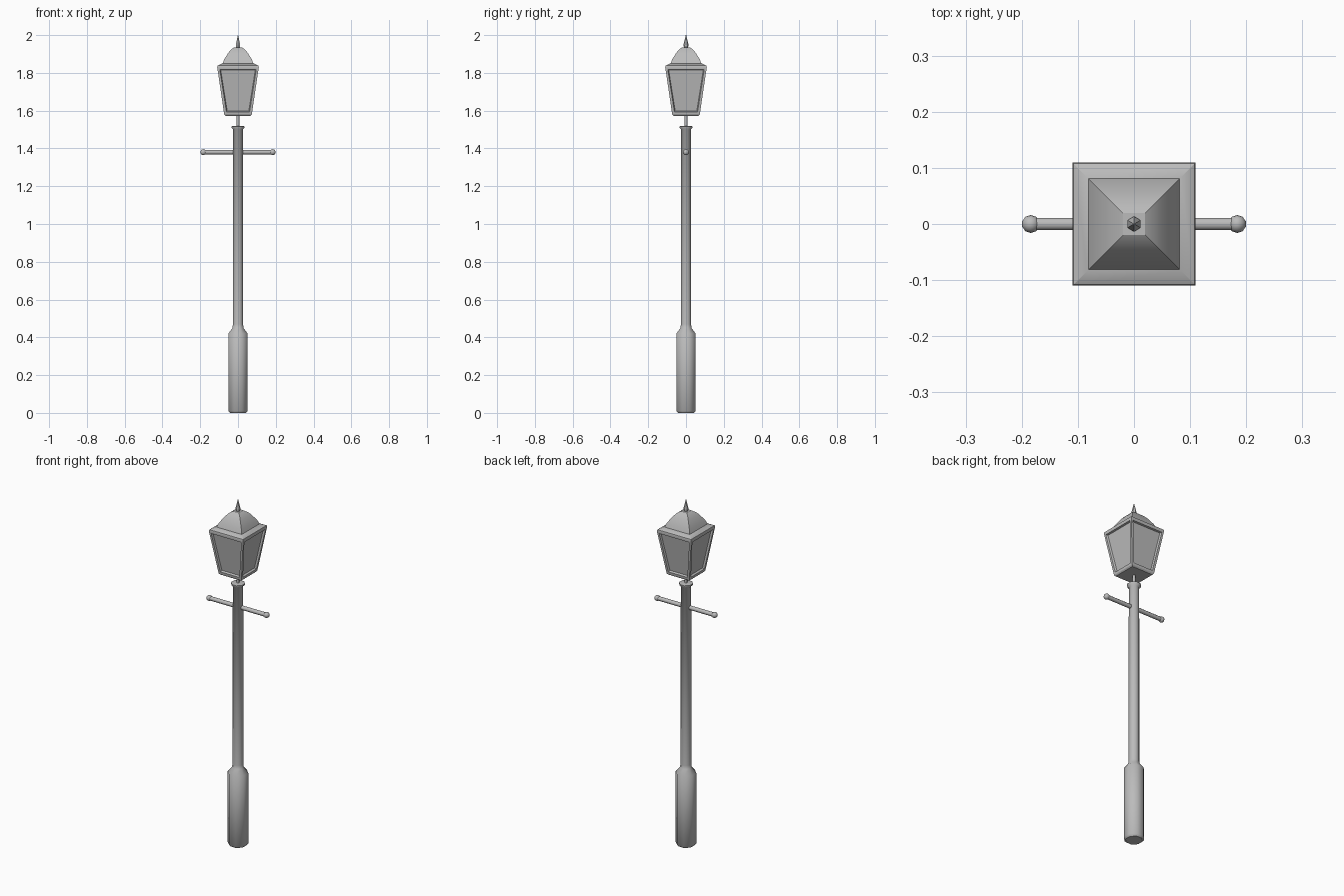
import bpy, bmesh, math

cube = bpy.data.objects.get("Cube")
if cube:
    bpy.data.objects.remove(cube, do_unlink=True)

iron = bpy.data.materials.new("grey_iron")
iron.use_nodes = True
GREY = (0.5, 0.5, 0.5, 1)
iron.diffuse_color = GREY
iron.node_tree.nodes["Principled BSDF"].inputs["Base Color"].default_value = GREY


def finish(name, bm, smooth):
    """Turn a bmesh into a shaded object; smooth is the sharp-edge angle."""
    bmesh.ops.recalc_face_normals(bm, faces=bm.faces)
    mesh = bpy.data.meshes.new(name)
    bm.to_mesh(mesh)
    bm.free()
    mesh.materials.append(iron)
    obj = bpy.data.objects.new(name, mesh)
    bpy.context.collection.objects.link(obj)
    bpy.ops.object.select_all(action="DESELECT")
    obj.select_set(True)
    bpy.context.view_layer.objects.active = obj
    if smooth:
        bpy.ops.object.shade_smooth_by_angle(angle=math.radians(smooth))
    return obj


def loft(profile, sides):
    """Stack polygon rings of (half width, height), flats facing the axes."""
    bm = bmesh.new()
    rings = []
    for half, z in profile:
        r = half / math.cos(math.pi / sides)
        angles = [(2 * i + 1) * math.pi / sides for i in range(sides)]
        rings.append([bm.verts.new((r * math.cos(a), r * math.sin(a), z)) for a in angles])
    for low, high in zip(rings, rings[1:]):
        for i in range(sides):
            j = (i + 1) % sides
            bm.faces.new((low[i], low[j], high[j], high[i]))
    bm.faces.new(rings[0][::-1])
    bm.faces.new(rings[-1])
    return bm


# Octagonal post: foot, heavy base, shoulder, shaft and collar
post = [(0.042, 0), (0.051, 0.01), (0.051, 0.42), (0.029, 0.45),
        (0.027, 0.47), (0.026, 1.5), (0.035, 1.51), (0.035, 1.517), (0.02, 1.52)]
finish("post", loft(post, 8), 46)

# Thin stem carrying the lantern
finish("lantern_stem", loft([(0.007, 1.51), (0.007, 1.58)], 8), 46)

# Lantern body with a recessed pane on each side
body = [(0.067, 1.573), (0.073, 1.58), (0.11, 1.83), (0.108, 1.838), (0.083, 1.85)]
bm = loft(body, 4)
bm.normal_update()
sides = [f for f in bm.faces if f.calc_area() > 0.03 and abs(f.normal.z) < 0.5]
bmesh.ops.inset_individual(bm, faces=sides, thickness=0.018)
bmesh.ops.inset_individual(bm, faces=sides, thickness=0.006, depth=-0.01)
finish("lantern_body", bm, 30)

# Domed square roof
roof = [(0.083, 1.845), (0.073, 1.872), (0.05, 1.908), (0.036, 1.924), (0.02, 1.935)]
finish("lantern_roof", loft(roof, 4), 20)

# Hexagonal spike
spike = [(0.008, 1.93), (0.012, 1.945), (0.011, 1.952), (0.006, 1.975), (0.001, 2)]
finish("finial", loft(spike, 6), 30)

# Ladder bar with a ball on each end
bar = loft([(0.011, -0.185), (0.011, 0.185)], 8)
bar_obj = finish("ladder_bar", bar, 46)
bar_obj.rotation_euler.y = math.pi / 2
bar_obj.location.z = 1.38
for side, x in (("right", -0.184), ("left", 0.184)):
    ball = bmesh.new()
    bmesh.ops.create_uvsphere(ball, u_segments=10, v_segments=8, radius=0.016)
    ball_obj = finish(side + "_bar_ball", ball, 50)
    ball_obj.location = (x, 0, 1.38)
